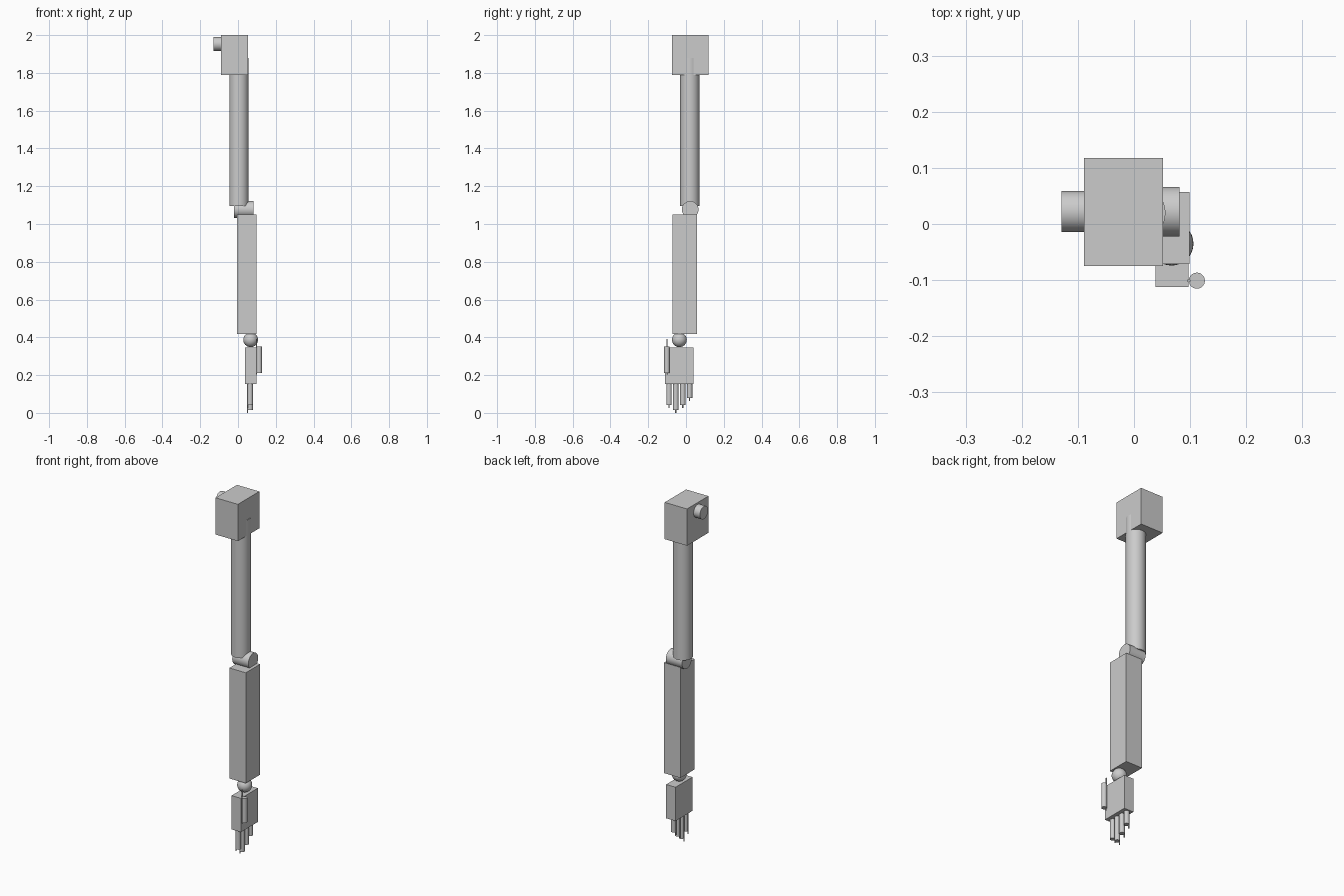
import bpy
import math

old = bpy.data.objects.get("Cube")
if old:
    bpy.data.objects.remove(old, do_unlink=True)

grey = bpy.data.materials.new("plain grey")
grey.use_nodes = True
GREY = (0.6, 0.6, 0.6, 1)
grey.diffuse_color = GREY
grey.node_tree.nodes["Principled BSDF"].inputs["Base Color"].default_value = GREY


def finish(name, smooth=False):
    obj = bpy.context.object
    obj.name = name
    obj.data.materials.append(grey)
    if smooth:
        bpy.ops.object.shade_smooth_by_angle(angle=math.radians(35))
    return obj


def box(name, x, y, z):
    """Box from (low, high) ranges on each axis."""
    ranges = (x, y, z)
    bpy.ops.mesh.primitive_cube_add(size=1, location=[sum(r) / 2 for r in ranges])
    bpy.context.object.scale = [r[1] - r[0] for r in ranges]
    bpy.ops.object.transform_apply(location=False, rotation=False, scale=True)
    return finish(name)


def rod_z(name, x, y, radius, low, high, sides=32):
    """Upright cylinder."""
    bpy.ops.mesh.primitive_cylinder_add(vertices=sides, radius=radius, depth=high - low,
                                        location=(x, y, (low + high) / 2))
    return finish(name, True)


def rod_x(name, y, z, radius, low, high):
    """Cylinder lying along x."""
    bpy.ops.mesh.primitive_cylinder_add(vertices=48, radius=radius, depth=high - low,
                                        location=((low + high) / 2, y, z),
                                        rotation=(0, math.pi / 2, 0))
    return finish(name, True)


def digit(name, x, y, low, high, pin_drop):
    """Finger cylinder with a thin tendon pin along its inner side."""
    rod_z(name, x, y, 0.0143, low, high)
    rod_z(name + "_pin", x - 0.0143, y, 0.003, low - pin_drop, low + 0.18, 12)


# Shoulder and upper arm
box("shoulder_block", (-0.089, 0.052), (-0.075, 0.118), (1.79, 2.0))
rod_x("shoulder_axle", 0.022, 1.953, 0.0365, -0.129, -0.08)
rod_z("upper_arm", 0.005, 0.02, 0.051, 1.096, 1.88, 48)

# Elbow and forearm
rod_x("elbow_hinge", 0.022, 1.077, 0.044, -0.021, 0.081)
box("forearm", (-0.005, 0.099), (-0.071, 0.057), (0.418, 1.049))

# Wrist and hand
bpy.ops.mesh.primitive_uv_sphere_add(segments=32, ring_count=16, radius=0.039,
                                     location=(0.067, -0.035, 0.387))
finish("wrist_ball", True)
box("palm", (0.038, 0.097), (-0.112, 0.04), (0.154, 0.347))

# Fingers: position across the palm and tip height
fingers = {"index_finger": (-0.09, 0.043), "middle_finger": (-0.054, 0.016),
           "ring_finger": (-0.017, 0.043), "little_finger": (0.019, 0.08)}
for name, (y, tip) in fingers.items():
    digit(name, 0.0645, y, tip, 0.16, 0.016)
digit("thumb", 0.112, -0.101, 0.212, 0.352, 0.01)
